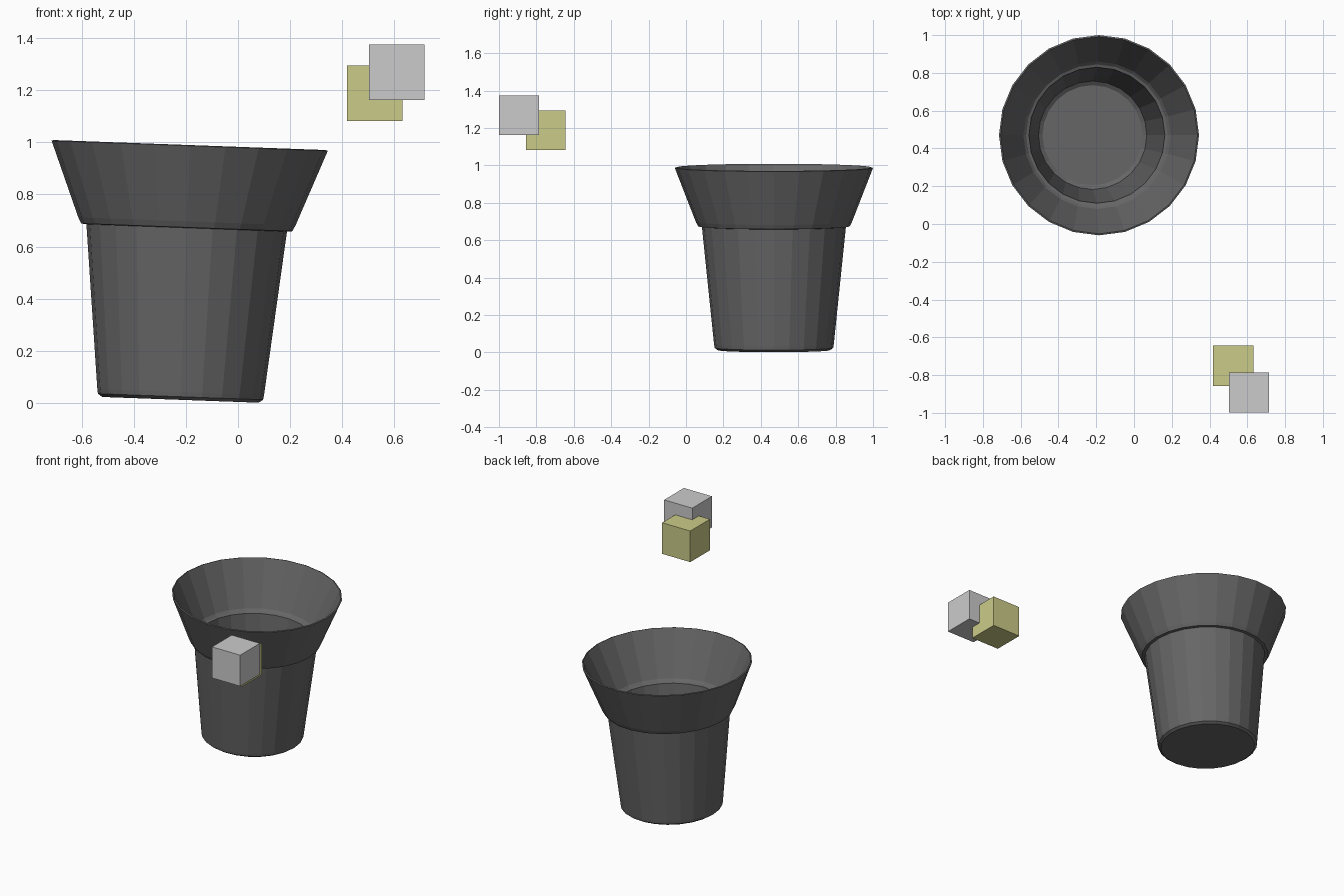
import bpy
import bmesh
from math import cos, sin, pi, radians
from mathutils import Vector

cube = bpy.data.objects.get("Cube")
if cube:
    bpy.data.objects.remove(cube, do_unlink=True)


def make_material(name, colour):
    mat = bpy.data.materials.new(name)
    mat.use_nodes = True
    mat.diffuse_color = (*colour, 1)
    mat.node_tree.nodes["Principled BSDF"].inputs["Base Color"].default_value = (*colour, 1)
    return mat


def add_object(name, bm, mat, location):
    bmesh.ops.recalc_face_normals(bm, faces=bm.faces)
    mesh = bpy.data.meshes.new(name)
    bm.to_mesh(mesh)
    bm.free()
    mesh.materials.append(mat)
    obj = bpy.data.objects.new(name, mesh)
    obj.location = location
    bpy.context.collection.objects.link(obj)
    return obj


def lathe(profile, sides):
    """Revolve (radius, height) points and cap both ends."""
    bm = bmesh.new()
    rings = []
    for r, z in profile:
        angles = [2 * pi * i / sides for i in range(sides)]
        rings.append([bm.verts.new((r * cos(a), r * sin(a), z)) for a in angles])
    for low, high in zip(rings, rings[1:]):
        for i in range(sides):
            j = (i + 1) % sides
            bm.faces.new((low[i], low[j], high[j], high[i]))
    bm.faces.new(rings[0])
    bm.faces.new(rings[-1])
    return bm


dark_grey = make_material("dark grey", (0.133, 0.133, 0.133))
light_grey = make_material("light grey", (0.6, 0.6, 0.6))
dull_yellow = make_material("dull yellow", (0.6, 0.6, 0.25))

# Pot: outside from the base up to the flared rim, then inside down to the floor
pot_profile = [
    (0.30, 0), (0.317, 0.012), (0.32, 0.03),
    (0.385, 0.66), (0.405, 0.662), (0.417, 0.685),
    (0.53, 0.975), (0.522, 0.978),
    (0.39, 0.69), (0.375, 0.675), (0.36, 0.67),
    (0.287, 0.05), (0.265, 0.035),
]
pot = add_object("flared_pot", lathe(pot_profile, 24), dark_grey, (-0.221, 0.47, 0.012))
pot.rotation_euler.y = radians(2.1)

# Two small floating cubes
for name, mat, centre in (
    ("grey_cube", light_grey, (0.609, -0.892, 1.268)),
    ("yellow_cube", dull_yellow, (0.525, -0.75, 1.188)),
):
    bm = bmesh.new()
    bmesh.ops.create_cube(bm, size=0.213)
    add_object(name, bm, mat, Vector(centre))
